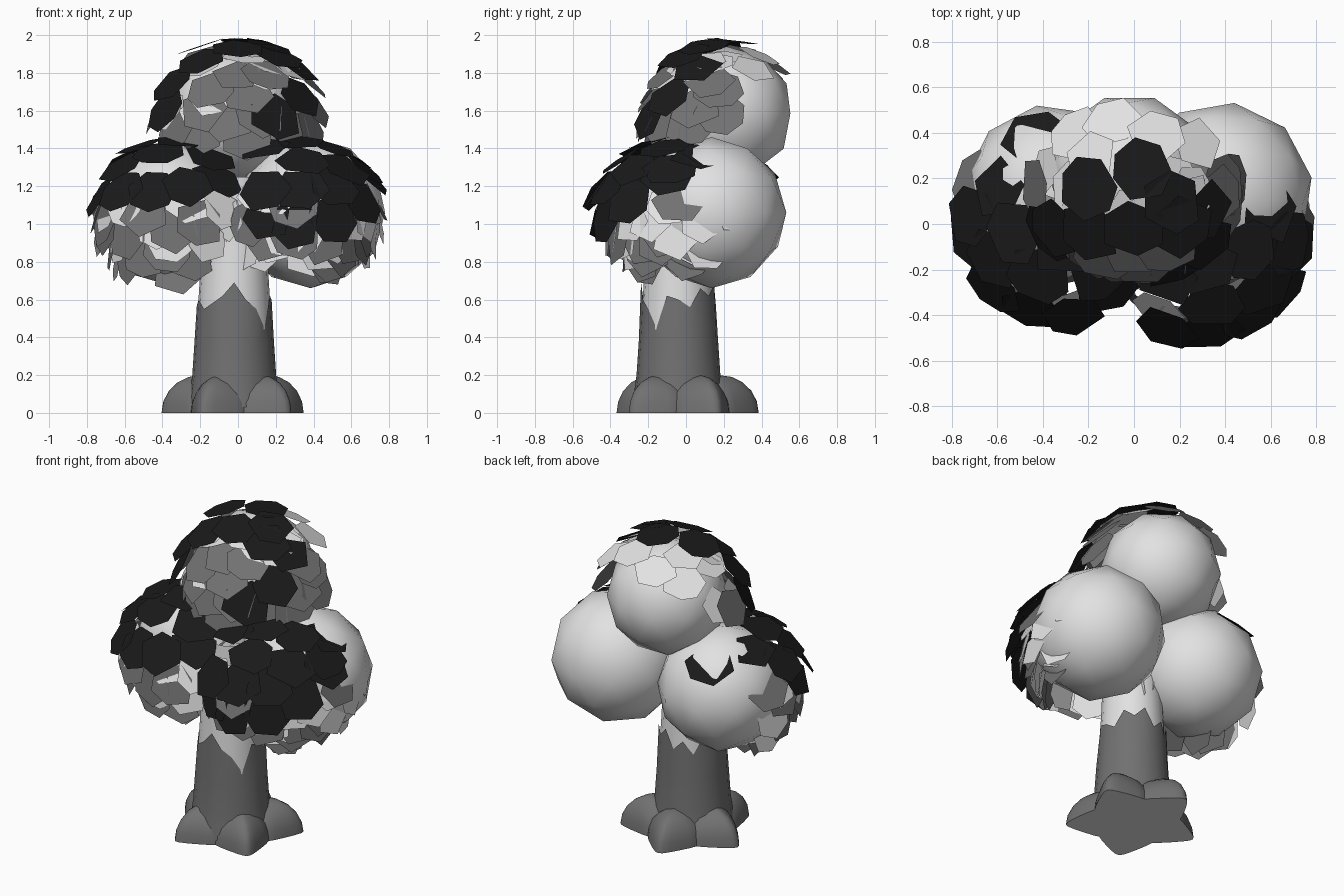
import bpy, bmesh, math, random
from mathutils import Vector, Matrix

if "Cube" in bpy.data.objects:
    bpy.data.objects.remove(bpy.data.objects["Cube"])

random.seed(11)


def material(name, v):
    m = bpy.data.materials.new(name)
    m.diffuse_color = (v, v, v, 1)
    m.use_nodes = True
    m.node_tree.nodes["Principled BSDF"].inputs["Base Color"].default_value = m.diffuse_color
    return m


LIGHT = material("light grey", 0.76)
MID = material("mid grey", 0.165)
DARK = material("near black", 0.010)


def add(name, bm, mats, smooth=False):
    me = bpy.data.meshes.new(name)
    for m in mats:
        me.materials.append(m)
    bm.to_mesh(me)
    bm.free()
    for p in me.polygons:
        p.use_smooth = smooth and p.material_index == 0
    ob = bpy.data.objects.new(name, me)
    bpy.context.collection.objects.link(ob)
    return ob


def tube(name, rings, mat, tops=None, n=20):
    """Stack of circles (z, radius); tops gives a jagged last ring."""
    bm = bmesh.new()
    rows = []
    for k, (z, r) in enumerate(rings):
        last = tops and k == len(rings) - 1
        rows.append([bm.verts.new((-0.02 + r * math.cos(math.tau * i / n),
                                   -0.04 + r * math.sin(math.tau * i / n),
                                   tops[i % len(tops)] if last else z)) for i in range(n)])
    for a, b in zip(rows, rows[1:]):
        for i in range(n):
            j = (i + 1) % n
            bm.faces.new((a[i], a[j], b[j], b[i]))
    return add(name, bm, [mat], True)


# Trunk: pale core inside a jagged bark sleeve
tube("trunk_core", [(0.03, 0.222), (0.2, 0.215), (0.7, 0.183), (1.25, 0.16)], LIGHT)
tube("trunk_bark", [(0.03, 0.245), (0.1, 0.235), (0.2, 0.222), (0.38, 0.21), (0.6, 0.198)], MID,
     [0.6, 0.56, 0.66, 0.62, 0.68, 0.57, 0.63, 0.55, 0.66, 0.6,
      0.57, 0.6, 0.55, 0.58, 0.62, 0.69, 0.6, 0.55, 0.45, 0.62])

# Roots: five pointed half-domes with pale undersides
for k in range(5):
    bm = bmesh.new()
    bmesh.ops.create_uvsphere(bm, u_segments=20, v_segments=10, radius=1)
    for v in bm.verts:
        x, y, z = v.co
        t = max(0, x)
        v.co = Vector((0.19 + 0.21 * x, 0.175 * y * (1 - 0.6 * t),
                       0.2 * max(0, z) * (1 - 0.12 * abs(y))))
    for f in bm.faces:
        f.material_index = 1 if max(v.co.z for v in f.verts) < 0.001 else 0
    ang = math.radians(-45 + 72 * k)
    bmesh.ops.transform(bm, verts=bm.verts,
                        matrix=Matrix.Translation((-0.01, -0.01, 0)) @ Matrix.Rotation(ang, 4, 'Z'))
    add("root_%d" % (k + 1), bm, [MID, LIGHT], True)

# Crown balls
for name, c, r, turn in (("crown_left", (-0.36, 0.14, 1.06), 0.385, 10),
                         ("crown_right", (0.385, 0.135, 1.06), 0.40, -8),
                         ("crown_top", (-0.02, 0.215, 1.585), 0.355, 18)):
    bm = bmesh.new()
    bmesh.ops.create_icosphere(bm, subdivisions=2, radius=r, matrix=Matrix.Translation(c)
                               @ Matrix.Rotation(math.radians(turn), 4, 'Z'))
    add(name, bm, [LIGHT], True)

# Leaf shells: centre and radii of the surface the leaves lie on
SHELLS = {"left": (Vector((-0.33, 0.04, 1.08)), Vector((0.43, 0.46, 0.37))),
          "right": (Vector((0.30, 0.01, 1.09)), Vector((0.45, 0.50, 0.37))),
          "top": (Vector((0.0, 0.18, 1.55)), Vector((0.45, 0.41, 0.43)))}


def leaf(bm, shell, d, factor, size):
    """Irregular flat polygon, tilted like a shingle, on a shell in direction d."""
    c, r = SHELLS[shell]
    d = d.normalized()
    p = c + Vector((d.x * r.x, d.y * r.y, d.z * r.z)) * factor
    n = Vector((d.x, d.y, max(d.z, -0.3) + 0.42)).normalized()
    side = Vector((0, 0, 1)).cross(n)
    side = side.normalized() if side.length > 0.05 else Vector((1, 0, 0))
    up = n.cross(side)
    count = random.choice((5, 6, 6, 7))
    turn = random.random() * math.tau
    pts = []
    for i in range(count):
        a = turn + math.tau * (i + random.uniform(-0.15, 0.15)) / count
        q = size * random.uniform(0.9, 1.1)
        pts.append(bm.verts.new(p + side * q * 1.08 * math.cos(a) + up * q * math.sin(a)))
    bm.faces.new(pts)


def front(shell, x, z):
    c, r = SHELLS[shell]
    u, w = (x - c.x) / r.x, (z - c.z) / r.z
    return Vector((u, -math.sqrt(max(0, 1 - u * u - w * w)), w))


def above(shell, x, y):
    c, r = SHELLS[shell]
    u, w = (x - c.x) / r.x, (y - c.y) / r.y
    return Vector((u, w, math.sqrt(max(0, 1 - u * u - w * w))))


def polar(az, el):
    az, el = math.radians(az), math.radians(el)
    return Vector((math.cos(az) * math.cos(el), math.sin(az) * math.cos(el), math.sin(el)))


# Dark leaves, placed from the front (x, z) and from above (x, y)
dark_front = {
    "left": [(-.62, 1.17), (-.28, 1.2), (-.1, 1.24), (-.74, 1.15), (-.45, 1.17)],
    "right": [(.15, 1.03), (.3, 1.0), (.33, 1.18), (.5, 1.2), (.5, 1.02), (.65, 1.12),
              (.15, 1.18), (.7, 1.24)],
    "top": [(-.38, 1.6), (-.34, 1.74), (-.2, 1.86), (.32, 1.82), (.32, 1.67), (.2, 1.56), (.2, 1.88)]}
dark_above = {
    "left": [(-.6, .15), (-.44, .38), (-.52, -.03), (-.3, -.1), (-.42, -.22), (-.62, -.16),
             (-.15, -.22), (-.7, .04)],
    "right": [(.15, -.22), (.32, -.18), (.5, -.12), (.6, .06), (.57, -.28), (.35, -.36),
              (.67, -.08)],
    "top": [(-.2, .17), (.03, .24), (.17, .1), (0, -.02)]}
bm = bmesh.new()
for place, table in ((front, dark_front), (above, dark_above)):
    for shell, spots in table.items():
        for a, b in spots:
            leaf(bm, shell, place(shell, a, b), random.uniform(0.98, 1.04), 0.135)
add("dark_leaves", bm, [DARK])

# Mid leaves on the lower front and the face of the top clump
mid_front = {
    "left": [(-.6, .93), (-.35, .97), (-.2, 1.0), (-.5, .82), (-.38, .86), (-.65, .8), (-.45, .72),
             (-.72, 1.0), (-.25, .8), (-.5, 1.05), (-.33, .72), (-.58, .73)],
    "right": [(.15, .92), (.3, .93), (.45, .9), (.6, .88), (.7, .95), (.05, 1.0), (.48, .8),
              (.62, .8), (.3, 1.1)],
    "top": [(0, 1.8), (-.05, 1.55), (.05, 1.7), (.42, 1.62), (-.2, 1.6), (-.2, 1.48), (.05, 1.46),
            (.3, 1.5), (.43, 1.72), (.15, 1.8), (-.35, 1.5), (.12, 1.58), (-.15, 1.72), (.4, 1.5)]}
bm = bmesh.new()
for shell, spots in mid_front.items():
    for x, z in spots:
        leaf(bm, shell, front(shell, x, z), random.uniform(0.93, 0.98), 0.13)
# Mid leaves wrapping round the outer sides
for shell, spots in (("left", ((175, -5), (185, -35), (160, 12), (200, -20), (205, -50))),
                     ("right", ((-20, -30), (-35, -45), (-5, 5), (-50, -55))),
                     ("top", ((0, 5), (-10, 30), (185, 5)))):
    for az, el in spots:
        leaf(bm, shell, polar(az, el), 0.97, 0.13)
add("mid_leaves", bm, [MID])

# Pale leaves scattered beneath the others, thinning out towards the back
bm = bmesh.new()
for shell, lo, hi, count in (("left", -60, 15, 18), ("right", -60, 15, 22), ("top", 0, 70, 16)):
    for i in range(count):
        az = 170 + 200 * (i + random.random()) / count
        leaf(bm, shell, polar(az, random.uniform(lo, hi)), random.uniform(0.86, 0.95), 0.115)
for az, el in ((8, -12), (28, -5), (15, -35), (-8, -25)):
    leaf(bm, "right", polar(az, el), 1.02, 0.12)
for az, el in ((165, -20), (172, -45)):
    leaf(bm, "left", polar(az, el), 1.02, 0.12)
for x, y in ((-.2, .3), (.1, .4), (-.1, .45), (-.27, .4), (.28, .35)):
    leaf(bm, "top", above("top", x, y), 0.97, 0.12)
add("pale_leaves", bm, [LIGHT])
